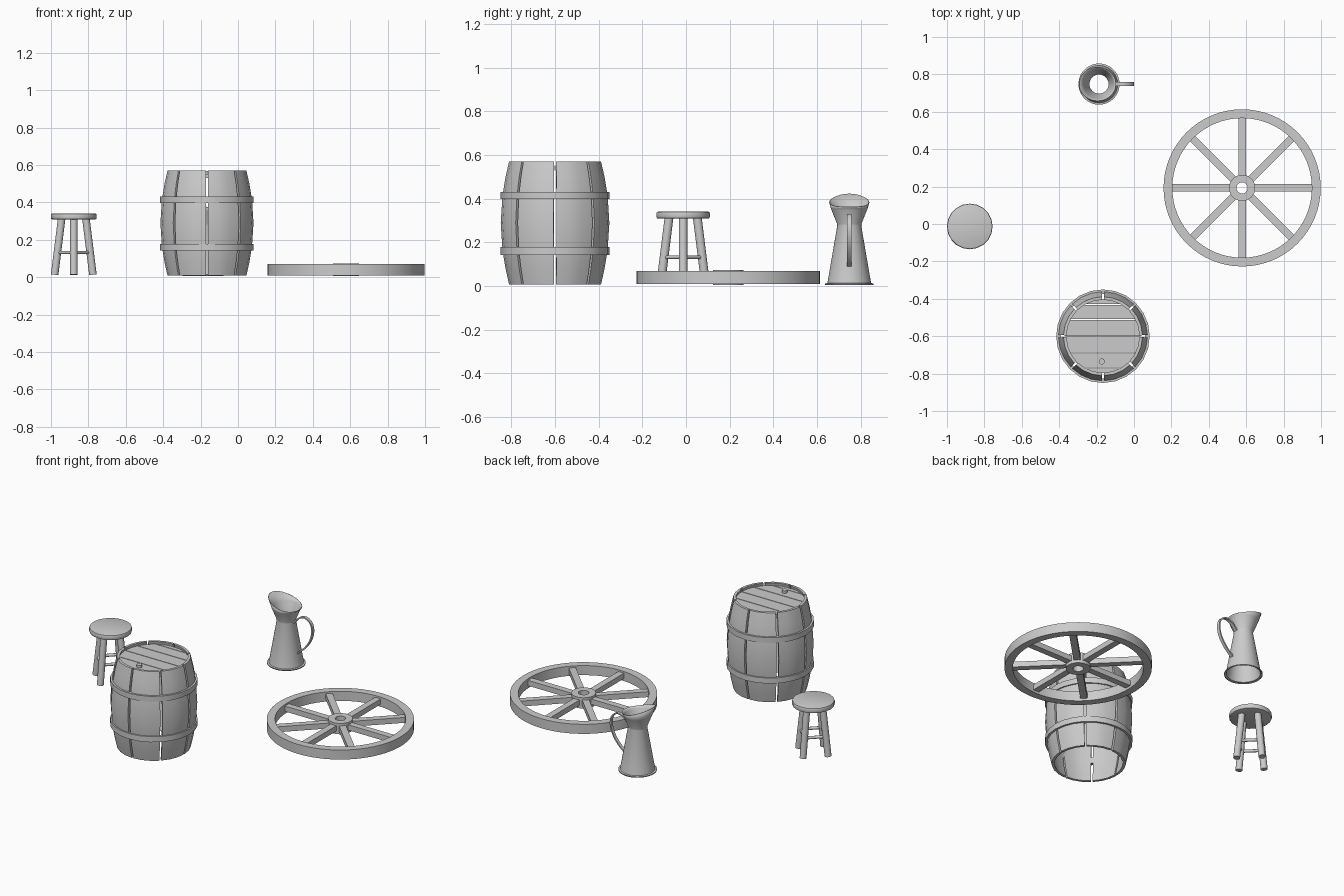
import bpy, bmesh, math
from mathutils import Vector

if "Cube" in bpy.data.objects:
    bpy.data.objects.remove(bpy.data.objects["Cube"])


def finish(name, bm, loc, angle=35):
    bmesh.ops.remove_doubles(bm, verts=bm.verts, dist=1e-5)
    bmesh.ops.recalc_face_normals(bm, faces=bm.faces)
    me = bpy.data.meshes.new(name)
    bm.to_mesh(me)
    bm.free()
    ob = bpy.data.objects.new(name, me)
    bpy.context.collection.objects.link(ob)
    ob.location = loc
    bpy.ops.object.select_all(action='DESELECT')
    ob.select_set(True)
    bpy.context.view_layer.objects.active = ob
    bpy.ops.object.shade_smooth_by_angle(angle=math.radians(angle))
    return ob


def lathe(name, section, loc, segs=64, a0=0.0, a1=math.tau, loop=True, angle=35):
    """Sweep an (r, z) section around z; partial sweeps get end caps."""
    bm = bmesh.new()
    full = abs(a1 - a0 - math.tau) < 1e-6
    rings = []
    for i in range(segs if full else segs + 1):
        a = a0 + (a1 - a0) * i / segs
        rings.append([bm.verts.new((r * math.cos(a), r * math.sin(a), z)) for r, z in section])
    n = len(section)
    for i in range(segs):
        p, q = rings[i], rings[(i + 1) % len(rings)]
        for j in range(n if loop else n - 1):
            k = (j + 1) % n
            bm.faces.new((p[j], q[j], q[k], p[k]))
    if not full:
        bm.faces.new(rings[0])
        bm.faces.new(rings[-1])
    return finish(name, bm, loc, angle)


def ring(r0, r1, z0, z1):
    return [(r0, z0), (r1, z0), (r1, z1), (r0, z1)]


def rod(name, a, b, r, loc, segs=16):
    a, b = Vector(a), Vector(b)
    bm = bmesh.new()
    bmesh.ops.create_cone(bm, cap_ends=True, segments=segs, radius1=r, radius2=r, depth=(b - a).length)
    bm.transform((b - a).to_track_quat('Z', 'Y').to_matrix().to_4x4())
    bmesh.ops.translate(bm, verts=bm.verts, vec=(a + b) / 2)
    return finish(name, bm, loc)


# Wagon wheel lying flat
W = (0.578, 0.193, 0)
lathe("wheel_rim", ring(0.373, 0.42, 0.01, 0.07), W)
lathe("wheel_hub", ring(0.03, 0.07, 0.006, 0.074), W, 48)
for i in range(8):
    bm = bmesh.new()
    bmesh.ops.create_cube(bm, size=1)
    bmesh.ops.scale(bm, verts=bm.verts, vec=(0.325, 0.04, 0.034))
    bmesh.ops.translate(bm, verts=bm.verts, vec=(0.222, 0, 0.042))
    ob = finish(f"wheel_spoke_{i}", bm, W)
    ob.rotation_euler.z = i * math.tau / 8

# Stool
S = (-0.878, -0.013, 0)
bm = bmesh.new()
bmesh.ops.create_cone(bm, cap_ends=True, segments=20, radius1=0.122, radius2=0.122, depth=0.032)
bmesh.ops.bevel(bm, geom=[e for e in bm.edges if abs(e.verts[0].co.z - e.verts[1].co.z) < 1e-4],
                offset=0.007, segments=2, affect='EDGES', profile=0.5)
finish("stool_seat", bm, (S[0], S[1], 0.325), 40)


def leg_point(i, z):
    d = 0.104 - 0.04 * z / 0.32
    return (d * math.cos(i * math.pi / 2), d * math.sin(i * math.pi / 2), z)


for i in range(4):
    rod(f"stool_leg_{i}", leg_point(i, 0.013), leg_point(i, 0.315), 0.02, S)
    rod(f"stool_rung_{i}", leg_point(i, 0.132), leg_point(i + 1, 0.132), 0.009, S, 12)

# Barrel: eight bulged staves with open bottom
B = (-0.166, -0.6, 0)
outer = [(0.211, 0.008), (0.227, 0.08), (0.241, 0.165), (0.249, 0.29),
         (0.241, 0.415), (0.227, 0.5), (0.211, 0.57)]
stave = outer + [(r - 0.016, z) for r, z in reversed(outer)]
for i in range(8):
    a = i * math.tau / 8
    lathe(f"barrel_stave_{i}", stave, B, 3, a + 0.025, a + math.tau / 8 - 0.025)
lathe("barrel_lower_hoop", ring(0.226, 0.25, 0.143, 0.178), B, 24)
lathe("barrel_upper_hoop", ring(0.226, 0.25, 0.398, 0.432), B, 24)

# Barrel head planks, cut from a disc
cuts = [-0.198, -0.17, -0.09, 0, 0.09, 0.17, 0.198]
for i, (y0, y1) in enumerate(zip(cuts, cuts[1:])):
    y0, y1 = y0 + 0.002, y1 - 0.002
    ys = [y0 + (y1 - y0) * k / 4 for k in range(5)]
    half = [(math.sqrt(0.2 ** 2 - y * y), y) for y in ys]
    outline = half + [(-x, y) for x, y in reversed(half)]
    bm = bmesh.new()
    f = bm.faces.new([bm.verts.new((x, y, 0.53)) for x, y in outline])
    g = bmesh.ops.extrude_face_region(bm, geom=[f], use_keep_orig=True)
    bmesh.ops.translate(bm, verts=[v for v in g["geom"] if isinstance(v, bmesh.types.BMVert)],
                        vec=(0, 0, 0.022))
    finish(f"barrel_head_plank_{i}", bm, B)
rod("barrel_bung", (-0.006, -0.135, 0.54), (-0.006, -0.135, 0.568), 0.016, B)

# Pitcher: thin open shell with a slanted rim rising to the spout
J = (-0.187, 0.748, 0)
shell = [(0.11, 0.006), (0.11, 0.012), (0.1, 0.014), (0.055, 0.277), (0.056, 0.285),
         (0.081, 0.348), (0.084, 0.355), (0.092, 0.395)]
jug = lathe("pitcher_body", shell, J, 48, loop=False)
for v in jug.data.vertices:
    if v.co.z > 0.39:
        t = min(1.0, max(0.0, 0.5 - v.co.x / 0.184))
        v.co.z = 0.362 + 0.06 * t ** 1.5
        v.co.x -= 0.016 * t
sol = jug.modifiers.new("thickness", 'SOLIDIFY')
sol.thickness = 0.004
sol.offset = -1

# Pitcher handle: flat strap swept along a smooth (Catmull-Rom) path
path = [Vector((x, 0, z)) for x, z in (
    (0.055, 0.275), (0.09, 0.312), (0.132, 0.327), (0.172, 0.302),
    (0.184, 0.25), (0.168, 0.19), (0.13, 0.135), (0.08, 0.09))]
ext = [path[0] * 2 - path[1]] + path + [path[-1] * 2 - path[-2]]
pts = []
for a, b, c, d in zip(ext, ext[1:], ext[2:], ext[3:]):
    for t in (0, 0.25, 0.5, 0.75):
        pts.append(0.5 * (2 * b + (c - a) * t + (2 * a - 5 * b + 4 * c - d) * t ** 2
                          + (3 * b - a - 3 * c + d) * t ** 3))
pts.append(path[-1])
bm = bmesh.new()
rows = []
for i, p in enumerate(pts):
    t = (pts[min(i + 1, len(pts) - 1)] - pts[max(i - 1, 0)]).normalized()
    n = Vector((-t.z, 0, t.x)) * 0.004
    w = Vector((0, 0.01, 0))
    rows.append([bm.verts.new(p + d) for d in (n + w, n - w, -n - w, w - n)])
for p, q in zip(rows, rows[1:]):
    for j in range(4):
        bm.faces.new((p[j], q[j], q[(j + 1) % 4], p[(j + 1) % 4]))
bm.faces.new(rows[0])
bm.faces.new(rows[-1])
finish("pitcher_handle", bm, J)
